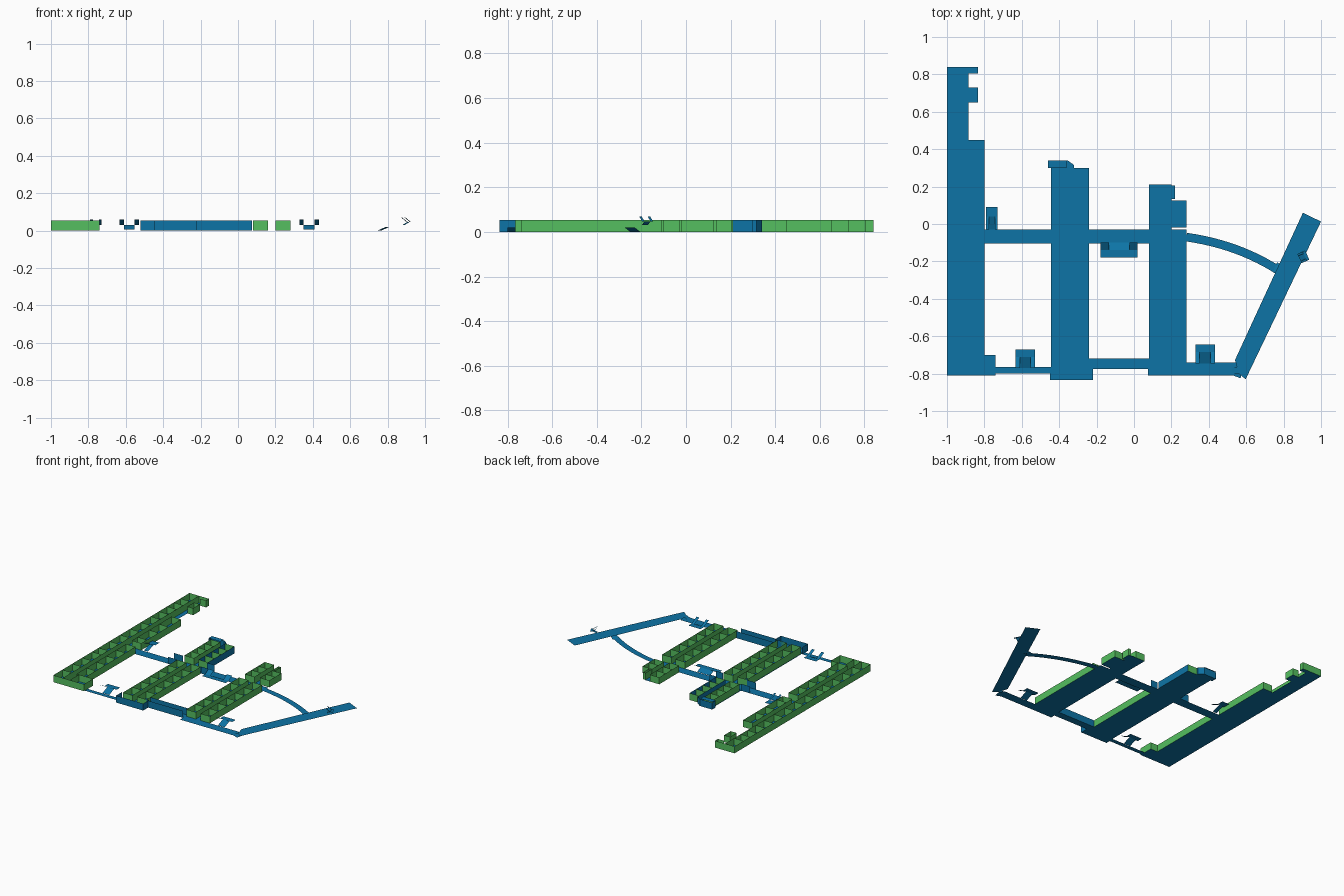
import bpy, math
from mathutils import Matrix, Vector

cube = bpy.data.objects.get("Cube")
if cube:
    bpy.data.objects.remove(cube, do_unlink=True)

H = 0.053  # wall height


def material(name, rgb):
    m = bpy.data.materials.new(name)
    m.use_nodes = True
    col = (*rgb, 1.0)
    m.diffuse_color = col
    m.node_tree.nodes["Principled BSDF"].inputs["Base Color"].default_value = col
    return m


BLUE = material("floor blue", (0.004, 0.175, 0.38))
GREEN = material("wall green", (0.09, 0.52, 0.115))


def mesh(name, polys, mat):
    """One object out of separate flat polygons."""
    verts, faces = [], []
    for p in polys:
        faces.append(list(range(len(verts), len(verts) + len(p))))
        verts += [tuple(v) for v in p]
    me = bpy.data.meshes.new(name)
    me.from_pydata(verts, [], faces)
    me.materials.append(mat)
    ob = bpy.data.objects.new(name, me)
    bpy.context.collection.objects.link(ob)
    return ob


def rect(x0, x1, y0, y1, z0=0.0, z1=None):
    """Level or sloping rectangle, z0 at the y0 edge and z1 at the y1 edge."""
    z1 = z0 if z1 is None else z1
    return [(x0, y0, z0), (x1, y0, z0), (x1, y1, z1), (x0, y1, z1)]


def wall(x0, y0, x1, y1):
    return [(x0, y0, 0), (x1, y1, 0), (x1, y1, H), (x0, y0, H)]


def box(x0, x1, y0, y1):
    """Four walls, outward facing."""
    return [wall(x0, y0, x1, y0), wall(x1, y0, x1, y1),
            wall(x1, y1, x0, y1), wall(x0, y1, x0, y0)]


def rooms(x0, x1, y0, y1, cuts):
    """Row of open rooms, split by cross walls."""
    return box(x0, x1, y0, y1) + [wall(x0, y, x1, y) for y in cuts]


def steps(y0, y1, n):
    return [y0 + (y1 - y0) * i / n for i in range(1, n)]


def stair(name, x, y, z=0.0, turn=0.0, w=0.052, run=0.06, land=0.04, rise=0.03):
    """Middle flight up to a landing, two side flights back."""
    a = w * 0.55
    mid = run + land
    polys = [rect(-a, a, 0, run, 0.005, rise),
             rect(-w, w, run, mid, rise),
             rect(-w, -a, 0, run, 2 * rise, rise),
             rect(a, w, 0, run, 2 * rise, rise)]
    ob = mesh(name, polys, BLUE)
    ob.data.transform(Matrix.Translation((x, y, z)) @ Matrix.Rotation(math.radians(turn), 4, 'Z'))


# West block: floor, rooms on both sides of a hallway
mesh("west_floor", [rect(-1, -0.885, -0.81, 0.84), rect(-0.885, -0.80, -0.81, 0.45),
                    rect(-0.885, -0.835, 0.805, 0.84), rect(-0.885, -0.835, 0.65, 0.73),
                    rect(-0.80, -0.74, -0.81, -0.70)], BLUE)
mesh("west_outer_rooms", rooms(-1, -0.92, -0.81, 0.84,
     [-0.70, -0.58, -0.46, -0.34, -0.26, -0.13, 0, 0.12, 0.25, 0.37, 0.47, 0.57, 0.65, 0.73]), GREEN)
mesh("west_inner_rooms", rooms(-0.88, -0.80, -0.70, -0.10, [-0.58, -0.46, -0.34, -0.22])
     + rooms(-0.88, -0.80, -0.03, 0.45, [0.04, 0.18, 0.30])
     + box(-0.86, -0.74, -0.81, -0.70)
     + box(-0.885, -0.835, 0.65, 0.73)
     + [wall(-0.92, -0.81, -0.86, -0.81), wall(-0.92, 0.84, -0.835, 0.84),
        wall(-0.835, 0.84, -0.835, 0.805), wall(-0.835, 0.805, -0.885, 0.805)], GREEN)

# Centre block
mesh("centre_floor", [rect(-0.445, -0.24, -0.77, 0.30), rect(-0.45, -0.22, -0.835, -0.765),
                      [(-0.46, 0.30, 0), (-0.32, 0.30, 0), (-0.32, 0.315, 0),
                       (-0.355, 0.34, 0), (-0.46, 0.34, 0)]], BLUE)
mesh("centre_left_rooms", rooms(-0.44, -0.36, -0.765, -0.11, steps(-0.765, -0.11, 6))
     + rooms(-0.44, -0.36, -0.02, 0.30, [0.06, 0.14, 0.22]), GREEN)
mesh("centre_right_rooms", rooms(-0.32, -0.24, -0.765, -0.11, steps(-0.765, -0.11, 6))
     + [wall(-0.32, y, -0.24, y) for y in (-0.02, 0.06, 0.14, 0.22, 0.30)], GREEN)
mesh("centre_blue_walls", [wall(-0.24, -0.02, -0.24, 0.30), wall(-0.32, 0.30, -0.32, -0.02),
                           wall(-0.355, 0.34, -0.46, 0.34), wall(-0.32, 0.315, -0.355, 0.34),
                           wall(-0.46, 0.34, -0.46, 0.30), wall(-0.32, 0.30, -0.32, 0.315),
                           wall(-0.46, 0.30, -0.44, 0.30)], BLUE)
mesh("centre_front_hall", [wall(-0.45, -0.835, -0.22, -0.835), wall(-0.22, -0.835, -0.22, -0.765),
                           wall(-0.45, -0.765, -0.45, -0.835), wall(-0.32, -0.765, -0.22, -0.765)], BLUE)
mesh("centre_end_canopy", [rect(-0.46, -0.36, 0.30, 0.34, 0.058)], BLUE)

# East block
mesh("east_floor", [rect(0.08, 0.20, -0.74, 0.21), rect(0.20, 0.28, -0.74, -0.04),
                    rect(0.20, 0.28, -0.02, 0.125), rect(0.20, 0.22, 0.135, 0.205),
                    [(0.075, -0.81, 0), (0.53, -0.81, 0), (0.57, -0.825, 0),
                     (0.58, -0.78, 0), (0.56, -0.74, 0), (0.075, -0.74, 0)]], BLUE)
mesh("east_left_rooms", rooms(0.08, 0.16, -0.74, -0.10, steps(-0.74, -0.10, 6))
     + rooms(0.08, 0.16, -0.03, 0.21, [0.05, 0.13]), GREEN)
mesh("east_right_rooms", rooms(0.20, 0.28, -0.74, -0.11, steps(-0.74, -0.11, 6))
     + rooms(0.20, 0.28, -0.02, 0.125, [0.05])
     + box(0.20, 0.22, 0.135, 0.205), GREEN)

# Corridors joining the blocks
mesh("corridor_floors", [rect(-0.80, 0.28, -0.105, -0.03), rect(-0.74, -0.45, -0.80, -0.765),
                         rect(-0.24, 0.08, -0.775, -0.72)], BLUE)
mesh("corridor_walls", [wall(-0.52, -0.105, -0.445, -0.105), wall(-0.24, -0.105, -0.18, -0.105),
                        wall(-0.18, -0.03, -0.24, -0.03), wall(-0.445, -0.03, -0.52, -0.03),
                        wall(-0.22, -0.775, 0.075, -0.775),
                        wall(0.075, -0.72, -0.24, -0.72)], BLUE)

# Curved walkway out to the angled wing
A, B, C = Vector((0.28, -0.07)), Vector((0.56, -0.11)), Vector((0.775, -0.25))
edge = []
for i in range(13):
    t = i / 12
    p = A * (1 - t) ** 2 + B * 2 * t * (1 - t) + C * t * t
    d = ((B - A) * (1 - t) + (C - B) * t).normalized()
    n = Vector((-d.y, d.x)) * 0.023
    edge.append(((*(p + n), 0), (*(p - n), 0)))
mesh("curved_walkway", [[a[1], b[1], b[0], a[0]] for a, b in zip(edge, edge[1:])], BLUE)

# Angled wing with short ramps up to it
Z = 0.02
mesh("angled_wing", [[(0.56, -0.80, Z), (0.597, -0.83, Z), (1.0, 0.013, Z),
                      (0.903, 0.06, Z), (0.54, -0.727, Z)]], BLUE)
mesh("wing_ramps", [[(0.52, -0.80, 0), (0.56, -0.80, Z), (0.56, -0.765, Z), (0.52, -0.765, 0)],
                    [(0.745, -0.25, 0), (0.79, -0.275, Z), (0.81, -0.23, Z), (0.765, -0.205, 0)]], BLUE)

# Stairs
stair("front_left_stair", -0.582, -0.77)
stair("front_right_stair", 0.38, -0.745)
stair("west_corridor_stair", -0.76, -0.03, w=0.03, run=0.07, land=0.05)
stair("middle_stair", -0.08, -0.10, turn=180, w=0.10, run=0.04, land=0.04, rise=0.025)
stair("wing_stair", 0.885, -0.185, z=0.025, turn=-65, w=0.027, run=0.03, land=0.015, rise=0.022)
